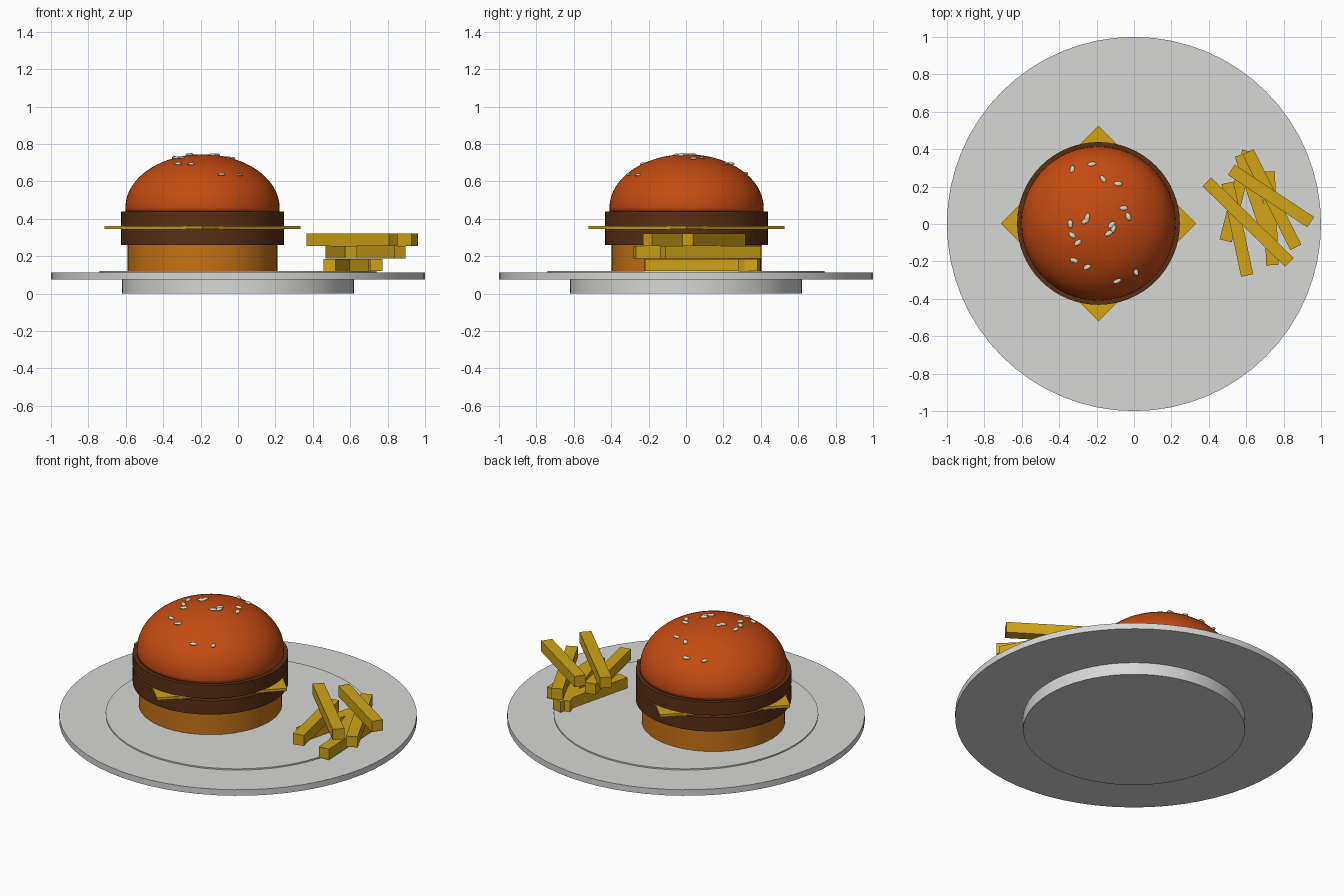
import bpy, math

cube = bpy.data.objects.get("Cube")
if cube:
    bpy.data.objects.remove(cube, do_unlink=True)


def material(name, rgb):
    m = bpy.data.materials.new(name)
    m.use_nodes = True
    m.diffuse_color = (*rgb, 1)
    m.node_tree.nodes["Principled BSDF"].inputs["Base Color"].default_value = (*rgb, 1)
    return m


china = material("pale grey china", (0.68, 0.68, 0.67))
crust = material("toasted crust", (0.55, 0.07, 0.006))
bread = material("golden bread", (0.57, 0.17, 0.008))
meat = material("grilled meat", (0.10, 0.028, 0.007))
yellow = material("cheese yellow", (0.64, 0.37, 0.008))
potato = material("fried potato", (0.64, 0.37, 0.008))
cream = material("sesame cream", (0.68, 0.68, 0.5))

BX, BY = -0.19, 0.003              # burger axis
DOME_Z, DOME_R, DOME_H = 0.46, 0.412, 0.285


def finish(name, mat, smooth=True):
    ob = bpy.context.object
    ob.name = name
    ob.data.materials.append(mat)
    if smooth:
        bpy.ops.object.shade_smooth_by_angle(angle=math.radians(35))
    return ob


def disc(name, r, z0, z1, mat, x=0, y=0, sides=64):
    bpy.ops.mesh.primitive_cylinder_add(vertices=sides, radius=r, depth=z1 - z0,
                                        location=(x, y, (z0 + z1) / 2))
    return finish(name, mat)


def bar(name, start, end, z, mat, size=0.066):
    dx, dy = end[0] - start[0], end[1] - start[1]
    bpy.ops.mesh.primitive_cube_add(
        size=1, location=((start[0] + end[0]) / 2, (start[1] + end[1]) / 2, z),
        rotation=(0, 0, math.atan2(dy, dx)))
    bpy.context.object.scale = (math.hypot(dx, dy), size, size)
    return finish(name, mat, False)


# Plate: foot, wide rim and slightly raised centre
disc("plate_foot", 0.62, 0, 0.076, china)
disc("plate_rim", 1.0, 0.075, 0.112, china)
disc("plate_centre", 0.74, 0.11, 0.12, china)

# Burger stack
disc("bottom_bun", 0.40, 0.119, 0.262, bread, BX, BY)
disc("lower_patty", 0.435, 0.26, 0.345, meat, BX, BY)
disc("upper_patty", 0.435, 0.36, 0.44, meat, BX, BY)
bpy.ops.mesh.primitive_cube_add(size=1, location=(BX, BY, 0.3525),
                                rotation=(0, 0, math.pi / 4))
bpy.context.object.scale = (0.74, 0.74, 0.016)
finish("cheese_slice", yellow, False)

# Top bun: flattened sphere with its underside pressed flat onto the patty
bpy.ops.mesh.primitive_uv_sphere_add(segments=64, ring_count=40, radius=1,
                                     location=(BX, BY, DOME_Z))
top_bun = finish("top_bun", crust)
for v in top_bun.data.vertices:
    v.co.x *= DOME_R
    v.co.y *= DOME_R
    v.co.z = max(v.co.z * DOME_H, 0.439 - DOME_Z)

# Sesame seeds: x, y, turn in degrees; each rests on the dome
seeds = [(-.33, .29, 80), (-.225, .32, 10), (-.165, .24, -55), (-.085, .215, 0),
         (-.055, .085, 0), (-.03, .04, -65), (-.34, 0, 95), (-.25, .035, 75),
         (-.26, .015, 30), (-.33, -.06, -40), (-.3, -.1, 40), (-.12, -.005, 45),
         (-.11, -.025, 75), (-.135, -.05, 30), (-.32, -.195, -20),
         (-.25, -.23, 30), (.01, -.255, 110), (-.09, -.305, 25)]
for i, (x, y, turn) in enumerate(seeds):
    r = math.hypot(x - BX, y - BY) / DOME_R
    z = DOME_Z + DOME_H * math.sqrt(1 - r * r)
    bpy.ops.mesh.primitive_uv_sphere_add(segments=12, ring_count=8, radius=1,
                                         location=(x, y, z + 0.002),
                                         rotation=(0, 0, math.radians(turn)))
    bpy.context.object.scale = (0.023, 0.013, 0.008)
    finish(f"sesame_seed_{i + 1}", cream)

# Fries: three crossing layers, each fry given by its two ends
layers = [
    [((.49, -.09), (.61, .39)), ((.74, -.22), (.72, .28)), ((.57, .37), (.73, -.1))],
    [((.5, .22), (.605, -.275)), ((.61, .385), (.865, -.125))],
    [((.39, .225), (.83, -.205)), ((.52, .29), (.945, .01))],
]
for level, fries in enumerate(layers):
    for i, (start, end) in enumerate(fries):
        bar(f"fry_{level + 1}_{i + 1}", start, end, 0.153 + 0.068 * level, potato)
